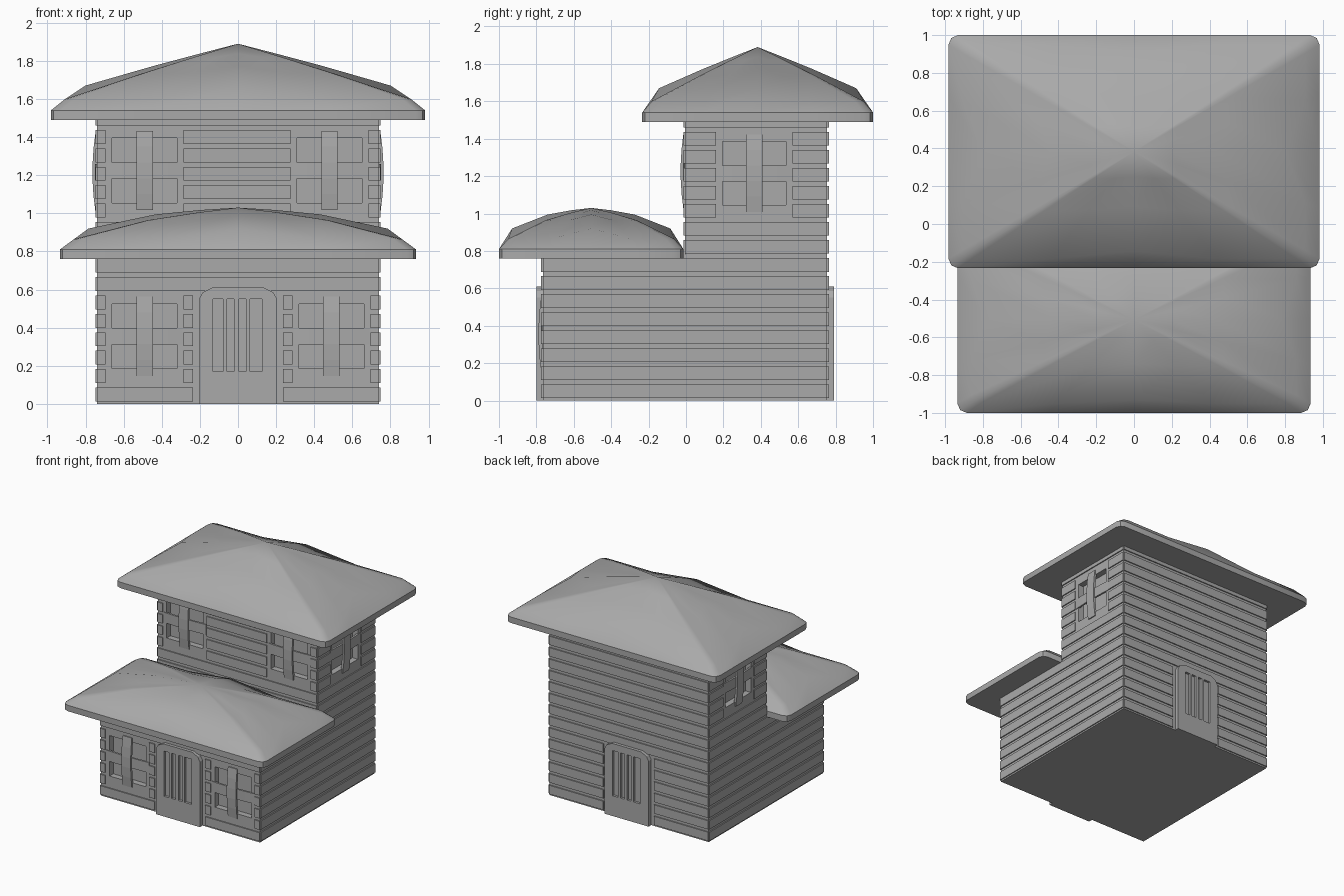
import bpy, bmesh
from math import radians
from mathutils import Matrix, Vector

cube = bpy.data.objects.get("Cube")
if cube:
    bpy.data.objects.remove(cube, do_unlink=True)

grey = bpy.data.materials.new("plain grey")
grey.use_nodes = True
grey.diffuse_color = (0.4, 0.4, 0.4, 1)
grey.node_tree.nodes["Principled BSDF"].inputs["Base Color"].default_value = (0.4, 0.4, 0.4, 1)


def finish(bm, name, turn=0, smooth=False):
    """Turn the mesh about z from the front wall to its own wall and add it."""
    bmesh.ops.transform(bm, matrix=Matrix.Rotation(radians(turn), 4, "Z"), verts=bm.verts)
    bmesh.ops.recalc_face_normals(bm, faces=bm.faces)
    mesh = bpy.data.meshes.new(name)
    bm.to_mesh(mesh)
    bm.free()
    mesh.materials.append(grey)
    obj = bpy.data.objects.new(name, mesh)
    bpy.context.collection.objects.link(obj)
    if smooth:
        bpy.ops.object.select_all(action="DESELECT")
        obj.select_set(True)
        bpy.context.view_layer.objects.active = obj
        bpy.ops.object.shade_smooth_by_angle(angle=radians(35))
    return obj


def add_box(bm, x0, x1, y0, y1, z0, z1):
    size = Matrix.Diagonal((x1 - x0, y1 - y0, z1 - z0, 1))
    centre = Matrix.Translation(((x0 + x1) / 2, (y0 + y1) / 2, (z0 + z1) / 2))
    bmesh.ops.create_cube(bm, size=1, matrix=centre @ size)


def add_prism(bm, points, offset):
    face = bm.faces.new([bm.verts.new(p) for p in points])
    moved = bmesh.ops.extrude_face_region(bm, geom=[face])["geom"]
    bmesh.ops.translate(bm, vec=offset, verts=[v for v in moved if isinstance(v, bmesh.types.BMVert)])


def cut(obj, cutter):
    cutter.hide_render = True
    mod = obj.modifiers.new("cut", "BOOLEAN")
    mod.operation = "DIFFERENCE"
    mod.solver = "EXACT"
    mod.object = cutter
    bpy.context.view_layer.objects.active = obj
    bpy.ops.object.modifier_apply(modifier=mod.name)
    bpy.data.objects.remove(cutter, do_unlink=True)


W, FRONT, BACK, STEP = 0.74, 0.765, 0.755, 0.005

# House body: stepped side profile
bm = bmesh.new()
profile = [(-FRONT, 0), (BACK, 0), (BACK, 1.5), (-STEP, 1.5), (-STEP, 0.78), (-FRONT, 0.78)]
add_prism(bm, [(-W, y, z) for y, z in profile], (2 * W, 0, 0))
body = finish(bm, "house_body")

# Windows: name, turn, wall distance, centre along wall, centre height
windows = [
    ("lower_right_window", 0, FRONT, -0.49, 0.355),
    ("lower_left_window", 0, FRONT, 0.49, 0.355),
    ("upper_right_window", 0, STEP, -0.49, 1.225),
    ("upper_left_window", 0, STEP, 0.48, 1.225),
    ("left_side_window", 90, W, 0.365, 1.215),
    ("right_side_window", -90, W, -0.365, 1.215),
]


def bent_board(name, turn, wall, u, z, half_u, half_z, lift, bulge):
    """A plank across the window, bowed outwards in the middle."""
    bm = bmesh.new()
    add_box(bm, -half_u, half_u, -wall - lift, -wall + 0.012, -half_z, half_z)
    long_axis = 2 if half_z > half_u else 0
    reach = max(half_u, half_z)
    for f in (-0.6, -0.2, 0.2, 0.6):
        spot, normal = Vector(), Vector()
        spot[long_axis], normal[long_axis] = f * reach, 1
        bmesh.ops.bisect_plane(bm, geom=bm.verts[:] + bm.edges[:] + bm.faces[:], plane_co=spot, plane_no=normal)
    for v in bm.verts:
        v.co.y -= bulge * (1 - (v.co[long_axis] / reach) ** 2)
    bmesh.ops.translate(bm, vec=(u, 0, z), verts=bm.verts)
    finish(bm, name, turn)


for name, turn, wall, u, z in windows:
    bm = bmesh.new()
    add_box(bm, u - 0.17, u + 0.17, -wall - 0.05, -wall + 0.05, z - 0.17, z + 0.17)
    cut(body, finish(bm, name + "_cutter", turn))
    bent_board(name + "_cross_board", turn, wall, u, z, 0.2, 0.043, 0.004, 0.008)
    bent_board(name + "_upright_board", turn, wall, u, z, 0.043, 0.208, 0.008, 0.016)


# Wall siding: rows of planks with gaps left for the windows and doors
def siding(name, turn, wall, lo, hi, z_lo, z_hi, gaps):
    bm = bmesh.new()
    for row in range(16):
        z0 = 0.013 + 0.0965 * row
        z1 = min(z0 + 0.073, 1.49)
        if z0 < z_lo or z0 > z_hi:
            continue
        start = lo
        for a, b, g0, g1 in sorted(gaps):
            if z1 > g0 and z0 < g1:
                if a - start > 0.01:
                    add_box(bm, start, a, -wall - 0.009, -wall + 0.003, z0, z1)
                start = b
        if hi - start > 0.01:
            add_box(bm, start, hi, -wall - 0.009, -wall + 0.003, z0, z1)
    finish(bm, name, turn)


def window_gaps(turn, wall):
    return [(u - 0.205, u + 0.205, z - 0.21, z + 0.21)
            for _, t, w, u, z in windows if (t, w) == (turn, wall)]


door_gap = [(-0.235, 0.235, 0, 0.58)]
siding("lower_front_siding", 0, FRONT, -W, W, 0, 0.74, window_gaps(0, FRONT) + door_gap)
siding("upper_front_siding", 0, STEP, -W, W, 0.77, 1.48, window_gaps(0, STEP))
siding("back_siding", 180, BACK, -W, W, 0, 1.48, door_gap)
for side, turn in (("left", 90), ("right", -90)):
    s = 1 if turn > 0 else -1
    low, high = sorted((-FRONT * s, BACK * s)), sorted((-STEP * s, BACK * s))
    siding("lower_" + side + "_siding", turn, W, *low, 0, 0.74, [])
    siding("upper_" + side + "_siding", turn, W, *high, 0.77, 1.48, window_gaps(turn, W))

# Doors: arched slab with four upright slots
for name, turn, wall in (("front_door", 0, FRONT), ("back_door", 180, BACK)):
    half = [(0.205, 0), (0.205, 0.55), (0.185, 0.585), (0.135, 0.61)]
    outline = half + [(-x, z) for x, z in reversed(half)]
    bm = bmesh.new()
    add_prism(bm, [(x, -wall - 0.035, z) for x, z in outline], (0, 0.04, 0))
    door = finish(bm, name, turn)
    bm = bmesh.new()
    for a, b in ((-0.13, -0.08), (-0.058, -0.02), (0.005, 0.042), (0.063, 0.126)):
        add_box(bm, a, b, -wall - 0.06, -wall - 0.015, 0.17, 0.55)
    cut(door, finish(bm, name + "_cutter", turn))


# Roofs: rounded slab, soft shoulder with raised middles, then a low peak
def roof(name, a, b, y, z, shoulder, middle, peak, inset, swell):
    quadrant = [(1, 0), (1, 0.48), (1, 1 - 0.05 / b), (1 - 0.015 / a, 1 - 0.015 / b),
                (1 - 0.05 / a, 1), (0.48, 1)]
    spots = []
    for turn in range(4):
        for i, (u, v) in enumerate(quadrant):
            if turn % 2:
                u, v = quadrant[-i] if i else (0, 1)
            sx, sy = ((1, 1), (-1, 1), (-1, -1), (1, -1))[turn]
            spots.append((u * sx, v * sy, i == 0))
    bm = bmesh.new()

    def ring(place):
        return [bm.verts.new(place(*s)) for s in spots]

    def edge(height):
        return lambda u, v, mid: (u * a, y + v * b, height)

    def bend(u, v, mid):
        dx, dy = inset if mid else (0.075, 0.05)
        return Vector((u * (a - dx), y + v * (b - dy), middle if mid else shoulder))

    top = Vector((0, y, peak))

    def inner(t, lift):
        return lambda u, v, mid: bend(u, v, mid).lerp(top, t) + Vector((0, 0, lift))

    rings = [ring(edge(z)), ring(edge(z + 0.05)), ring(bend), ring(inner(0.45, swell)),
             ring(inner(0.75, swell * 0.6))]
    n = len(spots)
    bm.faces.new(rings[0])
    for low, high in zip(rings, rings[1:]):
        for i in range(n):
            j = (i + 1) % n
            bm.faces.new((low[i], low[j], high[j], high[i]))
    tip = bm.verts.new(top)
    for i in range(n):
        bm.faces.new((rings[-1][i], rings[-1][(i + 1) % n], tip))
    finish(bm, name, smooth=True)


roof("upper_roof", 0.982, 0.617, 0.383, 1.49, 1.6, 1.67, 1.89, (0.18, 0.09), 0.005)
roof("lower_roof", 0.935, 0.493, -0.507, 0.76, 0.865, 0.92, 1.03, (0.15, 0.07), 0.025)
